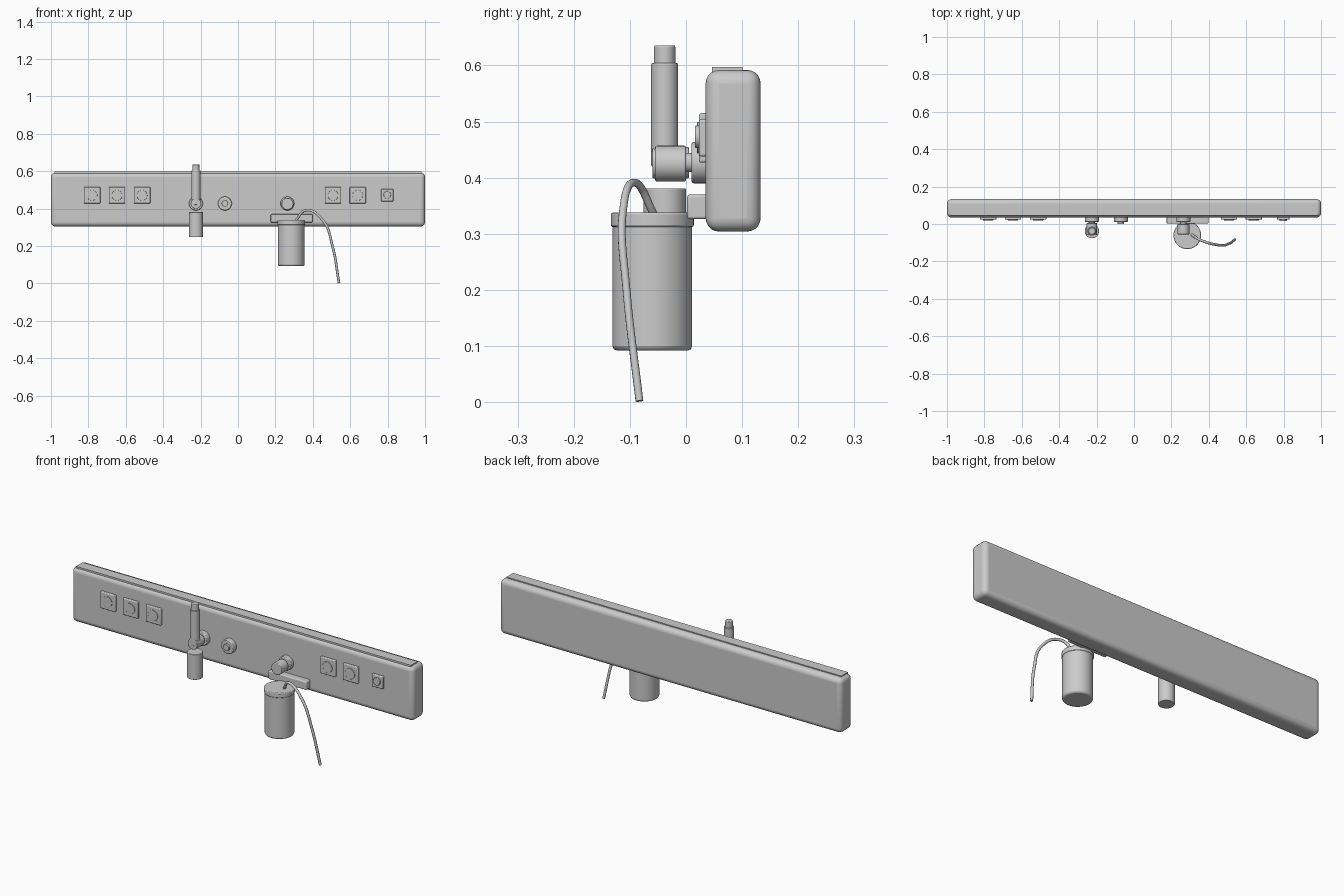
import bpy, math
from mathutils import Vector

if "Cube" in bpy.data.objects:
    bpy.data.objects.remove(bpy.data.objects["Cube"])


def finish(ob, name, bevel=0.0, segs=3):
    ob.name = name
    if bevel:
        m = ob.modifiers.new("bevel", 'BEVEL')
        m.width, m.segments, m.limit_method = bevel, segs, 'ANGLE'
    bpy.ops.object.shade_smooth_by_angle(angle=math.radians(35))
    return ob


def box(name, x, y, z, bevel=0.0, segs=3):
    # x, y, z are (min, max) ranges
    lo, hi = Vector((x[0], y[0], z[0])), Vector((x[1], y[1], z[1]))
    bpy.ops.mesh.primitive_cube_add(size=1, location=(lo + hi) / 2)
    ob = bpy.context.object
    ob.scale = hi - lo
    bpy.ops.object.transform_apply(location=False, rotation=False, scale=True)
    return finish(ob, name, bevel, segs)


def rod(name, a, b, r, bevel=0.0, verts=40):
    # cylinder running from point a to point b
    a, b = Vector(a), Vector(b)
    bpy.ops.mesh.primitive_cylinder_add(vertices=verts, radius=r, depth=(b - a).length,
                                        location=(a + b) / 2)
    ob = bpy.context.object
    ob.rotation_euler = (b - a).to_track_quat('Z', 'Y').to_euler()
    return finish(ob, name, bevel, 2)


FRONT = 0.035

# wall panel and top light strip
box("wall_panel", (-1, 1), (FRONT, 0.133), (0.304, 0.592), 0.024, 5)
box("top_light_strip", (-0.98, 0.98), (0.046, 0.101), (0.585, 0.597))

# power sockets: bevelled plate with a raised round insert
for i, x in enumerate((-0.78, -0.647, -0.513, 0.508, 0.64)):
    box(f"socket_plate_{i}", (x - 0.044, x + 0.044), (0.023, FRONT + 0.005),
        (0.427, 0.515), 0.004)
    rod(f"socket_insert_{i}", (x, 0.03, 0.471), (x, 0.020, 0.471), 0.028, 0.001)

# small call button
box("call_plate", (0.765, 0.831), (0.023, FRONT + 0.005), (0.438, 0.504), 0.004)
rod("call_button", (0.798, 0.03, 0.473), (0.798, 0.016, 0.473), 0.02, 0.002)

# gas outlets
for i, x in enumerate((-0.225, -0.07, 0.264)):
    rod(f"outlet_ring_{i}", (x, FRONT + 0.005, 0.427), (x, 0.01, 0.427), 0.037, 0.004)
    rod(f"outlet_nozzle_{i}", (x, 0.02, 0.427), (x, -0.001, 0.427), 0.017, 0.001)

# flow meter
FX, FY = -0.225, -0.038
rod("flow_meter_body", (FX, 0.005, 0.427), (FX, -0.06, 0.427), 0.028, 0.002)
rod("flow_meter_tube", (FX, FY, 0.42), (FX, FY, 0.604), 0.024, 0.002)
rod("flow_meter_cap", (FX, FY, 0.60), (FX, FY, 0.636), 0.019, 0.003)
rod("humidifier_bottle", (FX, FY, 0.247), (FX, FY, 0.381), 0.038, 0.002)

# suction regulator, bracket and jar
rod("suction_regulator", (0.264, 0.0, 0.425), (0.264, -0.055, 0.425), 0.032, 0.003)
box("jar_bracket", (0.175, 0.398), (0.002, FRONT + 0.005), (0.326, 0.37), 0.005)
rod("suction_jar", (0.285, -0.06, 0.092), (0.285, -0.06, 0.33), 0.071, 0.008, 56)
rod("jar_lid", (0.285, -0.06, 0.312), (0.285, -0.06, 0.338), 0.074, 0.004, 56)

# suction hose
pts = [(0.305, -0.055, 0.33), (0.365, -0.09, 0.391), (0.455, -0.113, 0.335),
       (0.505, -0.106, 0.2), (0.54, -0.083, 0.002)]
cu = bpy.data.curves.new("suction_hose", 'CURVE')
cu.dimensions, cu.bevel_depth, cu.bevel_resolution = '3D', 0.007, 3
cu.resolution_u, cu.use_fill_caps = 10, True
sp = cu.splines.new('BEZIER')
sp.bezier_points.add(len(pts) - 1)
for bp, p in zip(sp.bezier_points, pts):
    bp.co = p
    bp.handle_left_type = bp.handle_right_type = 'AUTO'
hose = bpy.data.objects.new("suction_hose", cu)
bpy.context.collection.objects.link(hose)
